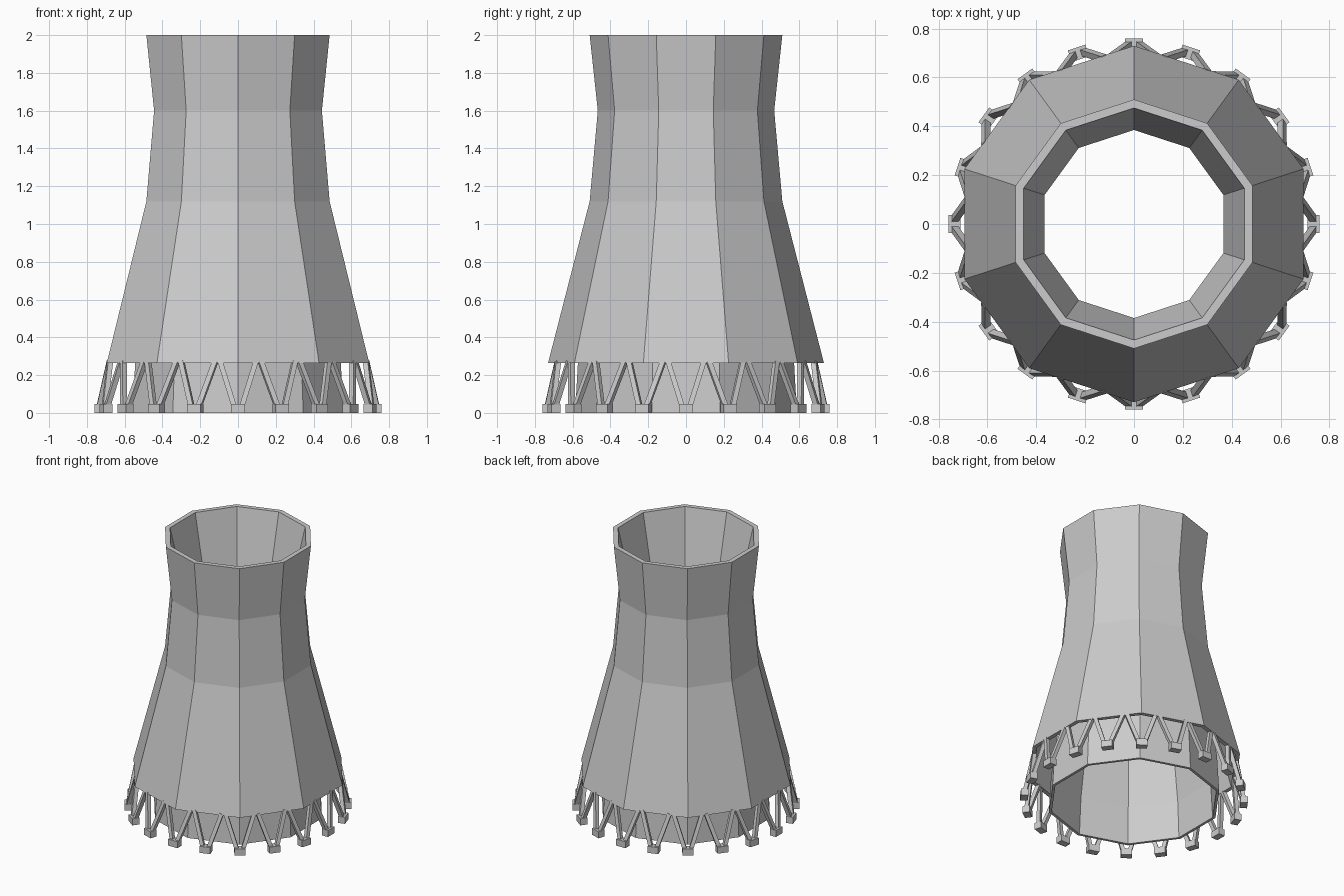
import bpy, bmesh, math
from mathutils import Vector, Matrix

if "Cube" in bpy.data.objects:
    bpy.data.objects.remove(bpy.data.objects["Cube"])

SIDES = 10
FEET = 20


def finish(name, bm):
    bmesh.ops.recalc_face_normals(bm, faces=bm.faces)
    me = bpy.data.meshes.new(name)
    bm.to_mesh(me)
    bm.free()
    ob = bpy.data.objects.new(name, me)
    bpy.context.collection.objects.link(ob)
    return ob


def lathe(name, profile):
    """Ten-sided ring swept from a closed (radius, z) outline."""
    bm = bmesh.new()
    rings = []
    for k in range(SIDES):
        a = math.pi / 2 + k * math.tau / SIDES
        rings.append([bm.verts.new((r * math.cos(a), r * math.sin(a), z)) for r, z in profile])
    n = len(profile)
    for k in range(SIDES):
        p, q = rings[k], rings[(k + 1) % SIDES]
        for i in range(n):
            j = (i + 1) % n
            bm.faces.new((p[i], q[i], q[j], p[j]))
    return finish(name, bm)


def polar(r, deg, z):
    a = math.radians(deg)
    return Vector((r * math.cos(a), r * math.sin(a), z))


def add_box(bm, size, matrix):
    bmesh.ops.create_cube(bm, size=1, matrix=matrix @ Matrix.Diagonal((*size, 1)))


def add_bar(bm, a, b, outward, t):
    """Square bar from a to b, one side facing outward."""
    z = (b - a).normalized()
    y = z.cross(outward).normalized()
    x = y.cross(z)
    rot = Matrix((x, y, z)).transposed().to_4x4()
    add_box(bm, (t, t, (b - a).length), Matrix.Translation((a + b) / 2) @ rot)


# Outer tower shell, open underneath
lathe("outer_shell", [(0.73, 0.265), (0.51, 1.12), (0.467, 1.6), (0.51, 2.0),
                      (0.475, 2.0), (0.435, 1.6), (0.478, 1.12), (0.70, 0.265)])

# Inner wall, reaching the ground
lathe("inner_wall", [(0.587, 0.0), (0.572, 0.27), (0.45, 1.12), (0.405, 1.6), (0.478, 1.998),
                     (0.475, 1.998), (0.385, 1.6), (0.43, 1.12), (0.552, 0.27), (0.567, 0.0)])

# Foundation blocks and V-shaped struts around the base
feet, struts = bmesh.new(), bmesh.new()
for k in range(FEET):
    ang = k * 360 / FEET
    spin = Matrix.Rotation(math.radians(ang), 4, 'Z')
    add_box(feet, (0.05, 0.075, 0.048), spin @ Matrix.Translation((0.735, 0, 0.024)))
    for s in (-1, 1):
        add_bar(struts, polar(0.735, ang + s * 1.6, 0.035),
                polar(0.688, ang + s * 7.9, 0.272), polar(1, ang, 0), 0.027)
finish("foundation_blocks", feet)
finish("support_struts", struts)
